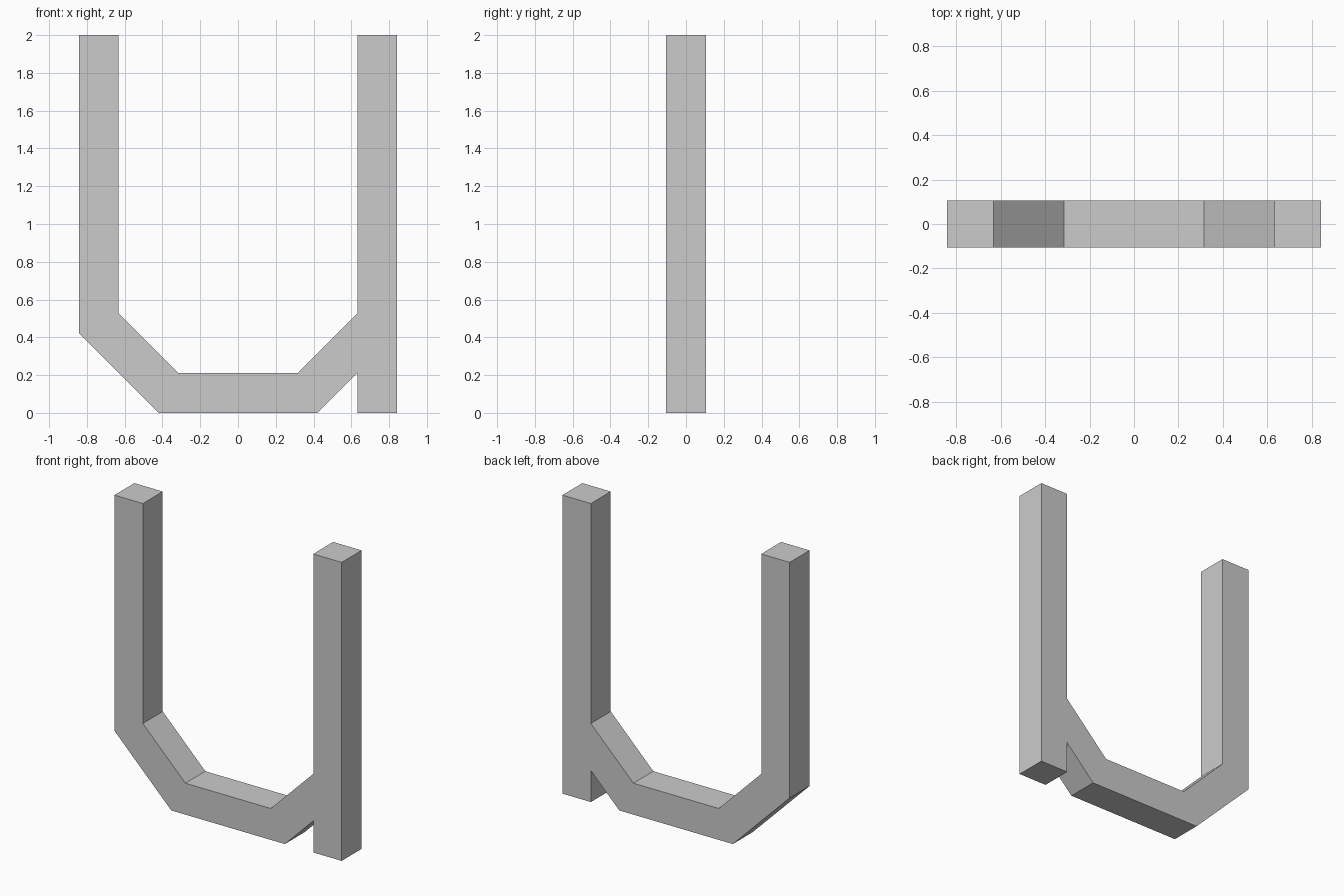
import bpy
import bmesh
from mathutils import Vector

cube = bpy.data.objects.get("Cube")
if cube:
    bpy.data.objects.remove(cube, do_unlink=True)

UNIT = 2 / 9.5  # bar thickness

# Single grey material
grey = bpy.data.materials.new("plain_grey")
grey.use_nodes = True
colour = (0.6, 0.6, 0.6, 1)
grey.diffuse_color = colour
for node in grey.node_tree.nodes:
    if node.type == 'BSDF_PRINCIPLED':
        node.inputs["Base Color"].default_value = colour

# Frame outline in bar thicknesses (x, z): left post, chamfered base, right post with foot
outline = [(-4, 9.5), (-4, 2), (-2, 0), (2, 0), (3, 1), (3, 0), (4, 0),
           (4, 9.5), (3, 9.5), (3, 2.5), (1.5, 1), (-1.5, 1), (-3, 2.5), (-3, 9.5)]

# Extrude the outline through the depth of one bar
bm = bmesh.new()
front = bm.faces.new([bm.verts.new(Vector((x, -0.5, z)) * UNIT) for x, z in outline])
extruded = bmesh.ops.extrude_face_region(bm, geom=[front], use_keep_orig=True)
back_verts = [v for v in extruded["geom"] if isinstance(v, bmesh.types.BMVert)]
bmesh.ops.translate(bm, verts=back_verts, vec=(0, UNIT, 0))
bmesh.ops.recalc_face_normals(bm, faces=bm.faces)

mesh = bpy.data.meshes.new("bent_bar_frame")
bm.to_mesh(mesh)
bm.free()
mesh.materials.append(grey)
frame = bpy.data.objects.new("bent_bar_frame", mesh)
bpy.context.collection.objects.link(frame)
